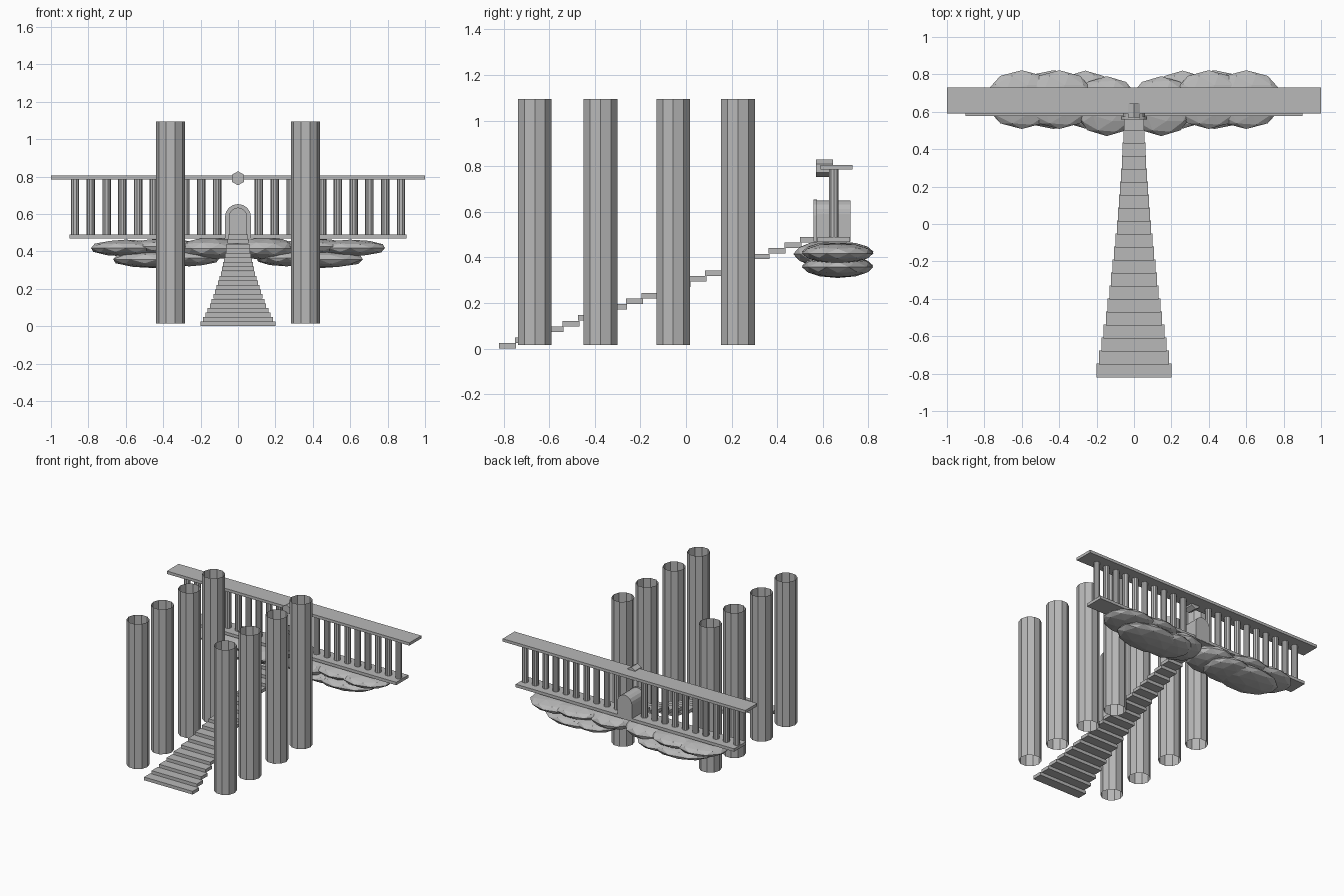
import bpy, bmesh
from math import sin, cos, pi
from mathutils import Matrix, Vector

old = bpy.data.objects.get("Cube")
if old:
    bpy.data.objects.remove(old, do_unlink=True)

stone = bpy.data.materials.new("stone_grey")
stone.use_nodes = True
GREY = (0.48, 0.48, 0.48, 1)
stone.diffuse_color = GREY
stone.node_tree.nodes["Principled BSDF"].inputs["Base Color"].default_value = GREY


def finish(name, bm):
    bmesh.ops.recalc_face_normals(bm, faces=bm.faces)
    mesh = bpy.data.meshes.new(name)
    bm.to_mesh(mesh)
    bm.free()
    mesh.materials.append(stone)
    obj = bpy.data.objects.new(name, mesh)
    bpy.context.collection.objects.link(obj)
    return obj


def box(name, low, high):
    bm = bmesh.new()
    low, high = Vector(low), Vector(high)
    place = Matrix.Translation((low + high) / 2) @ Matrix.Diagonal((*(high - low), 1))
    bmesh.ops.create_cube(bm, size=1, matrix=place)
    return finish(name, bm)


def column(name, x, y, z0, z1, radius, sides=10):
    """Open-ended tube with a corner facing +x."""
    bm = bmesh.new()
    rings = [[bm.verts.new((x + radius * cos(2 * pi * i / sides),
                            y + radius * sin(2 * pi * i / sides), z))
              for i in range(sides)] for z in (z0, z1)]
    for i in range(sides):
        j = (i + 1) % sides
        bm.faces.new((rings[0][i], rings[0][j], rings[1][j], rings[1][i]))
    return finish(name, bm)


def extrude_y(name, outline, y0, y1):
    """Solid prism from an x-z outline."""
    bm = bmesh.new()
    front, back = [[bm.verts.new((x, y, z)) for x, z in outline] for y in (y0, y1)]
    bm.faces.new(front)
    bm.faces.new(back)
    for i in range(len(outline)):
        j = (i + 1) % len(outline)
        bm.faces.new((front[i], front[j], back[j], back[i]))
    return finish(name, bm)


def arch(half, base, top, steps=8):
    """Round-topped doorway outline."""
    spring = top - half
    curve = [(half * cos(pi * i / steps), spring + half * sin(pi * i / steps))
             for i in range(steps + 1)]
    return [(half, base)] + curve + [(-half, base)]


def cloud(name, centre, size):
    bm = bmesh.new()
    place = Matrix.Translation(centre) @ Matrix.Diagonal((*size, 1))
    bmesh.ops.create_icosphere(bm, subdivisions=2, radius=1, matrix=place)
    return finish(name, bm)


# Tapering staircase
for i in range(20):
    half = 0.2 * 0.932 ** i
    y, z = -0.82 + 0.0695 * i, 0.0245 * i
    box(f"stair_{i + 1}", (-half, y, z), (half, y + 0.075, z + 0.024))

# Two rows of tall columns
for side, label in ((1, "left"), (-1, "right")):
    for n, y in enumerate((-0.663, -0.375, -0.056, 0.228)):
        column(f"{label}_column_{n + 1}", side * 0.36, y, 0.015, 1.095, 0.0775)

    # Balustrade posts
    for n in range(10):
        column(f"{label}_baluster_{n + 1}", side * (0.112 + 0.0844 * n),
               0.648, 0.485, 0.79, 0.0225)

    # Clouds below the balcony
    cloud(f"{label}_outer_cloud", (side * 0.6, 0.665, 0.418), (0.195, 0.157, 0.045))
    cloud(f"{label}_middle_cloud", (side * 0.4, 0.665, 0.425), (0.19, 0.157, 0.045))
    cloud(f"{label}_inner_cloud", (side * 0.145, 0.63, 0.415), (0.175, 0.16, 0.06))
    cloud(f"{label}_lower_outer_cloud", (side * 0.43, 0.665, 0.358), (0.25, 0.157, 0.048))
    cloud(f"{label}_lower_inner_cloud", (side * 0.26, 0.665, 0.365), (0.17, 0.155, 0.045))

# Balcony rails
box("top_rail", (-1, 0.59, 0.785), (1, 0.73, 0.806))
box("bottom_rail", (-0.9, 0.577, 0.468), (0.9, 0.72, 0.49))

# Gatehouse with a raised arched frame
extrude_y("gate_body", arch(0.06, 0.47, 0.65), 0.572, 0.722)
outer, inner = arch(0.07, 0.47, 0.653), arch(0.046, 0.47, 0.632)
extrude_y("gate_frame", outer + inner[::-1], 0.56, 0.575)

# Six-sided ornament on the rail
hexagon = [(0.0375 * sin(pi * k / 3), 0.791 + 0.0375 * cos(pi * k / 3)) for k in range(6)]
extrude_y("rail_ornament", hexagon, 0.57, 0.645)
